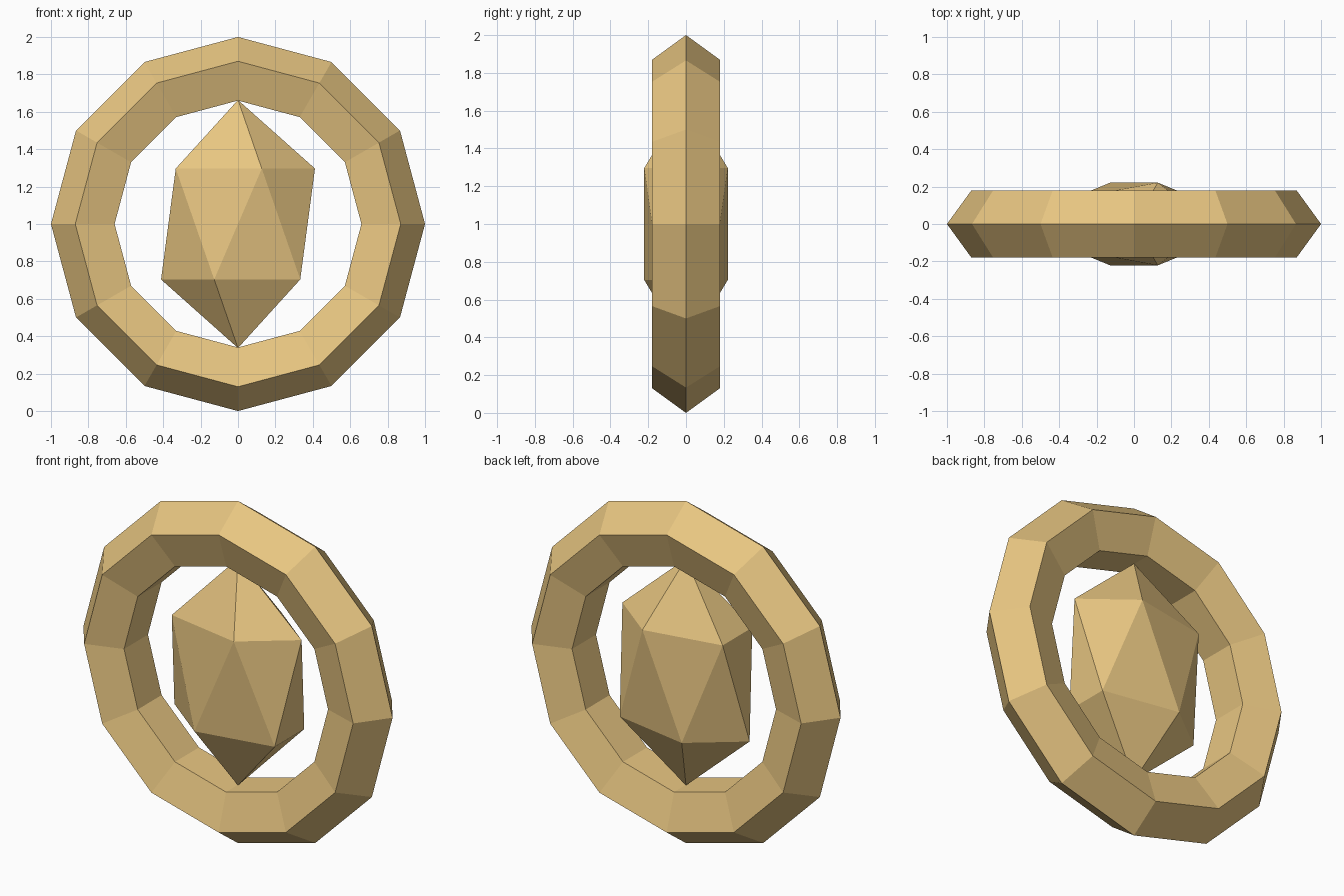
import bpy
from math import pi

if "Cube" in bpy.data.objects:
    bpy.data.objects.remove(bpy.data.objects["Cube"])

# Outer ring: 12-sided torus with a pentagonal section, standing upright
bpy.ops.mesh.primitive_torus_add(
    major_segments=12, minor_segments=5,
    major_radius=0.812, minor_radius=0.188,
    location=(0, 0, 1), rotation=(pi / 2, 0, 0))
ring = bpy.context.object
ring.name = "ring"

# Floating gem: stretched icosahedron in the middle of the ring
bpy.ops.mesh.primitive_ico_sphere_add(subdivisions=1, radius=1, location=(0, 0, 1))
gem = bpy.context.object
gem.name = "gem"
gem.scale = (0.46, 0.26, 0.663)

# Shared gold colour, flat faces
gold = bpy.data.materials.new("gold")
gold.diffuse_color = (0.80, 0.56, 0.22, 1)
gold.use_nodes = True
gold.node_tree.nodes["Principled BSDF"].inputs["Base Color"].default_value = gold.diffuse_color
for part in (ring, gem):
    part.data.materials.append(gold)
    part.data.shade_flat()
